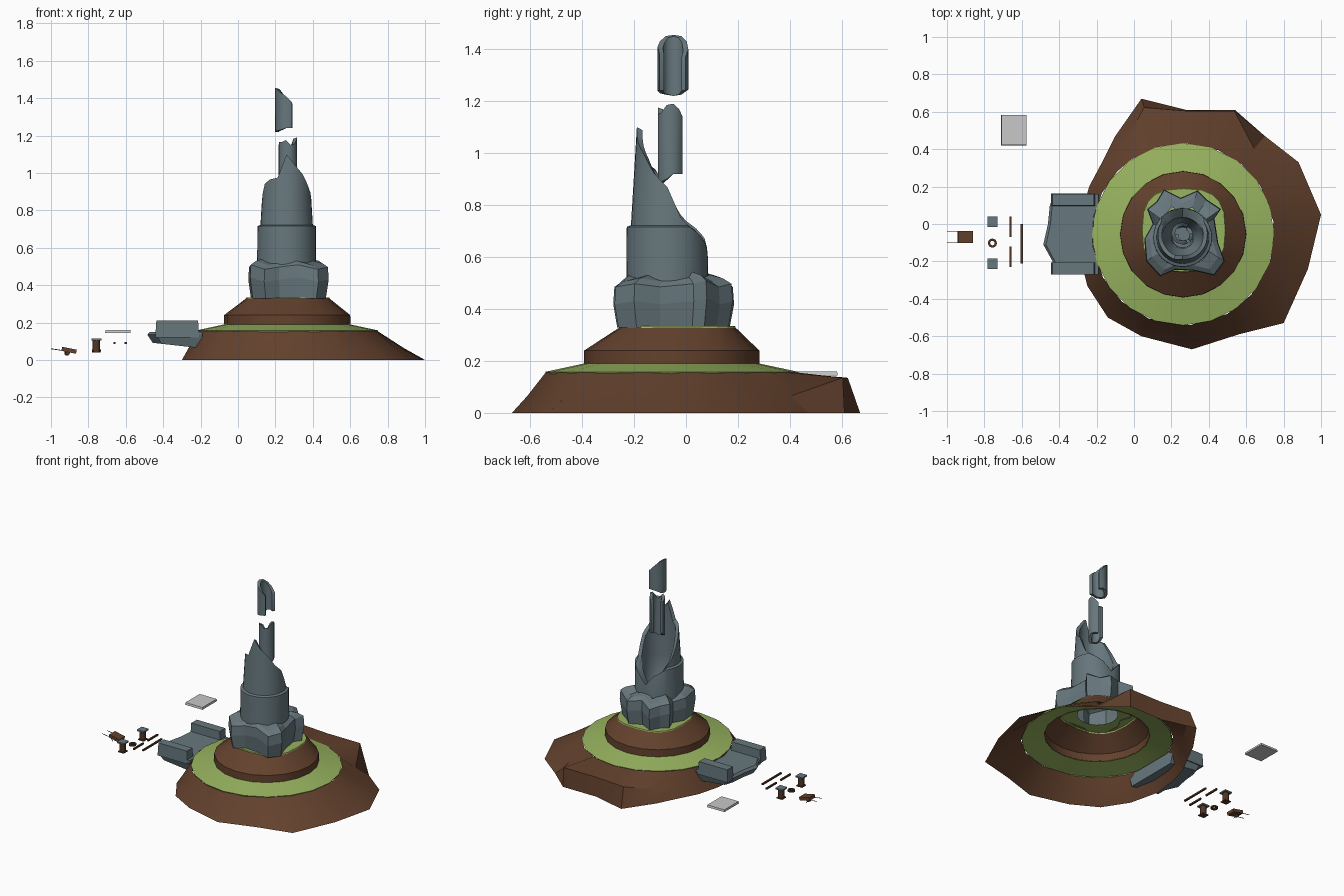
import bpy, bmesh, math
from mathutils import Vector, Matrix
from math import cos, sin, pi, radians

if "Cube" in bpy.data.objects:
    bpy.data.objects.remove(bpy.data.objects["Cube"])


def material(name, r, g, b):
    m = bpy.data.materials.new(name)
    m.diffuse_color = (r, g, b, 1)
    m.use_nodes = True
    m.node_tree.nodes["Principled BSDF"].inputs["Base Color"].default_value = m.diffuse_color
    return m


STONE = material("blue grey stone", .135, .185, .205)
DIRT = material("brown earth", .125, .053, .026)
GRASS = material("grass green", .31, .45, .115)
WOOD = material("dark wood", .085, .036, .018)
PALE = material("pale grey", .58, .58, .58)


def finish(bm, name, mat, smooth=0, recalc=True):
    if recalc:
        bmesh.ops.recalc_face_normals(bm, faces=bm.faces[:])
    me = bpy.data.meshes.new(name)
    bm.to_mesh(me)
    bm.free()
    ob = bpy.data.objects.new(name, me)
    bpy.context.collection.objects.link(ob)
    me.materials.append(mat)
    if smooth:
        bpy.ops.object.select_all(action='DESELECT')
        ob.select_set(True)
        bpy.context.view_layer.objects.active = ob
        bpy.ops.object.shade_smooth_by_angle(angle=radians(smooth))
    return ob


def loft(name, rings, mat, caps=(False, False), smooth=0):
    """Skin between counter-clockwise rings of equal length."""
    bm = bmesh.new()
    vs = [[bm.verts.new(p) for p in r] for r in rings]
    n = len(vs[0])
    for a, b in zip(vs, vs[1:]):
        for i in range(n):
            j = (i + 1) % n
            bm.faces.new((a[i], a[j], b[j], b[i]))
    if caps[0]:
        bm.faces.new(vs[0][::-1])
    if caps[1]:
        bm.faces.new(vs[-1])
    return finish(bm, name, mat, smooth, recalc=any(caps))


def circle(cx, cy, r, z, n=20):
    return [(cx + r * cos(2 * pi * i / n), cy + r * sin(2 * pi * i / n), z) for i in range(n)]


def squircle(cx, cy, r, z, n=20, p=.72):
    pts = []
    for i in range(n):
        c, s = cos(2 * pi * i / n), sin(2 * pi * i / n)
        pts.append((cx + r * math.copysign(abs(c) ** p, c), cy + r * math.copysign(abs(s) ** p, s), z))
    return pts


def box(name, loc, size, mat, rot=(0, 0, 0), taper=1):
    bm = bmesh.new()
    bmesh.ops.create_cube(bm, size=1)
    for v in bm.verts:
        k = taper if v.co.z > 0 else 1
        v.co = Vector((v.co.x * size[0] * k, v.co.y * size[1] * k, v.co.z * size[2]))
    ob = finish(bm, name, mat)
    ob.location, ob.rotation_euler = loc, rot
    return ob


def rod(name, a, b, r, mat, n=8):
    a, b = Vector(a), Vector(b)
    bm = bmesh.new()
    rot = (b - a).to_track_quat('Z', 'Y').to_matrix().to_4x4()
    bmesh.ops.create_cone(bm, cap_ends=True, segments=n, radius1=r, radius2=r, depth=(b - a).length,
                          matrix=Matrix.Translation((a + b) / 2) @ rot)
    return finish(bm, name, mat, 40)


CX, CY = .263, -.055

# lower earth skirt: irregular foot, cliff at the back
foot = [(1, .05), (.88, .33), (.7, .47), (.54, .61), (.28, .61), (.04, .67), (-.1, .47), (-.16, .35),
        (-.24, .2), (-.28, .05), (-.3, -.12), (-.25, -.33), (-.14, -.5), (.04, -.6), (.31, -.67),
        (.56, -.59), (.8, -.53), (.93, -.24)]
low, mid, top = [], [], []
for i, (x, y) in enumerate(foot):
    d = Vector((x - CX, y - CY))
    R, u = d.length, d.normalized()
    back = i in (3, 4, 5)
    f = .97 if i in (3, 4) else .82 if back else .55
    m = .485 + (R - .485) * f
    low.append((x, y, 0))
    mid.append((CX + u.x * m, CY + u.y * m, .135 if back else .065))
    top.append((CX + u.x * .487, CY + u.y * .487, .155))
loft("lower_earth_skirt", [low, mid, top], DIRT, smooth=30)

# stepped mound
loft("lower_grass_ring", [circle(CX, CY, .483, .15), circle(CX, CY, .487, .158), circle(CX, CY, .337, .19)],
     GRASS, smooth=30)
loft("upper_earth_tier", [circle(CX, CY, .338, .185), circle(CX, CY, .337, .24),
                          squircle(CX + .003, -.033, .224, .328)], DIRT, smooth=30)
loft("upper_grass_cap", [squircle(CX + .003, -.033, .225, .326), squircle(CX + .003, -.033, .222, .334),
                         circle(CX, -.05, .13, .336)], GRASS)

# lobed rock base of the tower
lobes = [(.45, -.1), (.43, .03), (.465, .08), (.39, .13), (.34, .18), (.25, .14), (.16, .185), (.12, .12),
         (.07, .08), (.1, 0), (.055, -.08), (.065, -.2), (.14, -.28), (.22, -.245), (.32, -.25),
         (.43, -.275), (.485, -.2)]


def lobe_ring(k, z):
    return [(CX + (x - CX) * k, -.06 + (y + .06) * k, z + (.012 * (i % 3 - 1) if z > .4 else 0))
            for i, (x, y) in enumerate(lobes)]


loft("rock_base", [lobe_ring(.93, .328), lobe_ring(1, .43), lobe_ring(.98, .497), lobe_ring(.84, .518),
                   lobe_ring(.62, .53)], STONE)

# broken hollow tower: high at the front, collapsed at the back
TX, TY, N = .26, -.072, 32
left = [1.1, .975, .965, .94, .85, .76, .71, .67, .6]
right = [1.1, 1.04, .99, .92, .87, .75, .7, .66, .6]


def rim(i):
    t = abs(i - N / 2) / 2 if i else 8
    tab = right if i > N / 2 else left
    k = min(int(t), 7)
    return tab[k] + (tab[k + 1] - tab[k]) * (t - k)


def tower_ring(rf, zf):
    pts = []
    for i in range(N):
        a = pi / 2 + 2 * pi * i / N
        h = rim(i)
        r, z = rf(h), zf(h)
        pts.append((TX + r * cos(a), TY + r * sin(a), z))
    return pts


def outer(h, z):
    return .156 if h <= .72 else .14 - .06 * (z - .72)


loft("broken_tower", [
    tower_ring(lambda h: .158, lambda h: .48),
    tower_ring(lambda h: .156, lambda h: min(h, .72) - .004),
    tower_ring(lambda h: .14 if h > .72 else .155, lambda h: min(h, .722)),
    tower_ring(lambda h: outer(h, min(h, .88)), lambda h: min(h, .88)),
    tower_ring(lambda h: outer(h, h), lambda h: h),
    tower_ring(lambda h: outer(h, h) - .022, lambda h: h - .012),
    tower_ring(lambda h: .108, lambda h: min(h - .03, .7)),
    tower_ring(lambda h: .095, lambda h: .54),
    tower_ring(lambda h: .06, lambda h: .49),
    tower_ring(lambda h: .055, lambda h: .44)], STONE, caps=(False, True), smooth=35)


# floating curved fragments of the inner column
def fragment(name, cx, cy, r, start, end, tops, bottoms):
    rings = []
    for k, (t, b) in enumerate(zip(tops, bottoms)):
        a = radians(start + (end - start) * k / (len(tops) - 1))
        c, s = cos(a), sin(a)
        rings.append([(cx + q * c, cy + q * s, z) for q, z in
                      ((r - .02, b), (r, b), (r, t), (r - .02, t - .006))])
    loft(name, rings, STONE, (True, True), 40)


fragment("middle_column_fragment", .267, -.06, .05, 170, 430,
         [1.15, 1.165, 1.165, 1.175, 1.15, 1.155, 1.185, 1.19, 1.17, 1.14],
         [.92, .9, .89, .89, .88, .89, .9, .92, .92, .92])
fragment("top_column_fragment", .258, -.05, .059, 55, 300,
         [1.37, 1.4, 1.43, 1.45, 1.455, 1.45, 1.43, 1.41, 1.38],
         [1.24, 1.245, 1.24, 1.225, 1.22, 1.225, 1.23, 1.24, 1.24])

# broken bridge stub with two parapets
deck = [(-.19, -.27), (-.19, .16), (-.425, .16), (-.45, .1), (-.46, 0), (-.485, -.11), (-.435, -.2), (-.435, -.27)]
loft("bridge_deck", [[(-.19 + (x + .19) * .9, y * .9 - .005, .062 + max(0, (-x - .19) * .1)) for x, y in deck],
                     [(x, y, .135) for x, y in deck],
                     [(-.19 + (x + .19) * .95, y, .15) for x, y in deck]], STONE, (True, True))
for name, y in (("back_parapet", .13), ("front_parapet", -.238)):
    box(name, (-.325, y, .165), (.235, .066, .09), STONE, taper=.95)

# pale floating slab
box("pale_slab", (-.642, .502, .152), (.137, .164, .015), PALE, taper=.97)

# two capped posts and a ring
for i, y in enumerate((.012, -.212)):
    rod(f"post_{i}", (-.757, y, .042), (-.757, y, .108), .02, WOOD, 12)
    box(f"post_cap_{i}", (-.757, y, .109), (.055, .055, .01), STONE)
    box(f"post_foot_{i}", (-.757, y, .043), (.046, .046, .006), WOOD)
prof = ((.024, -.006), (.024, .006), (.012, .006), (.012, -.006))
loft("wooden_ring", [circle(-.757, -.102, r, .05 + z, 16) for r, z in prof + prof[:1]], WOOD)

# loose rods
for i, (x, y0, y1) in enumerate(((-.66, .04, -.07), (-.66, -.12, -.23), (-.6, 0, -.21))):
    box(f"loose_rod_{i}", (x, (y0 + y1) / 2, .09), (.011, y0 - y1, .011), WOOD)

# wheelbarrow
box("barrow_tray", (-.903, -.07, .052), (.08, .064, .022), DIRT, (0, .2, 0))
for i, y in enumerate((-.098, -.042)):
    rod(f"barrow_handle_{i}", (-1, y, .06), (-.88, y, .042), .002, WOOD, 6)
    rod(f"barrow_leg_{i}", (-.93, y, .05), (-.915, y, .027), .002, WOOD, 6)
rod("barrow_wheel", (-.914, -.076, .038), (-.914, -.064, .038), .015, WOOD, 12)
